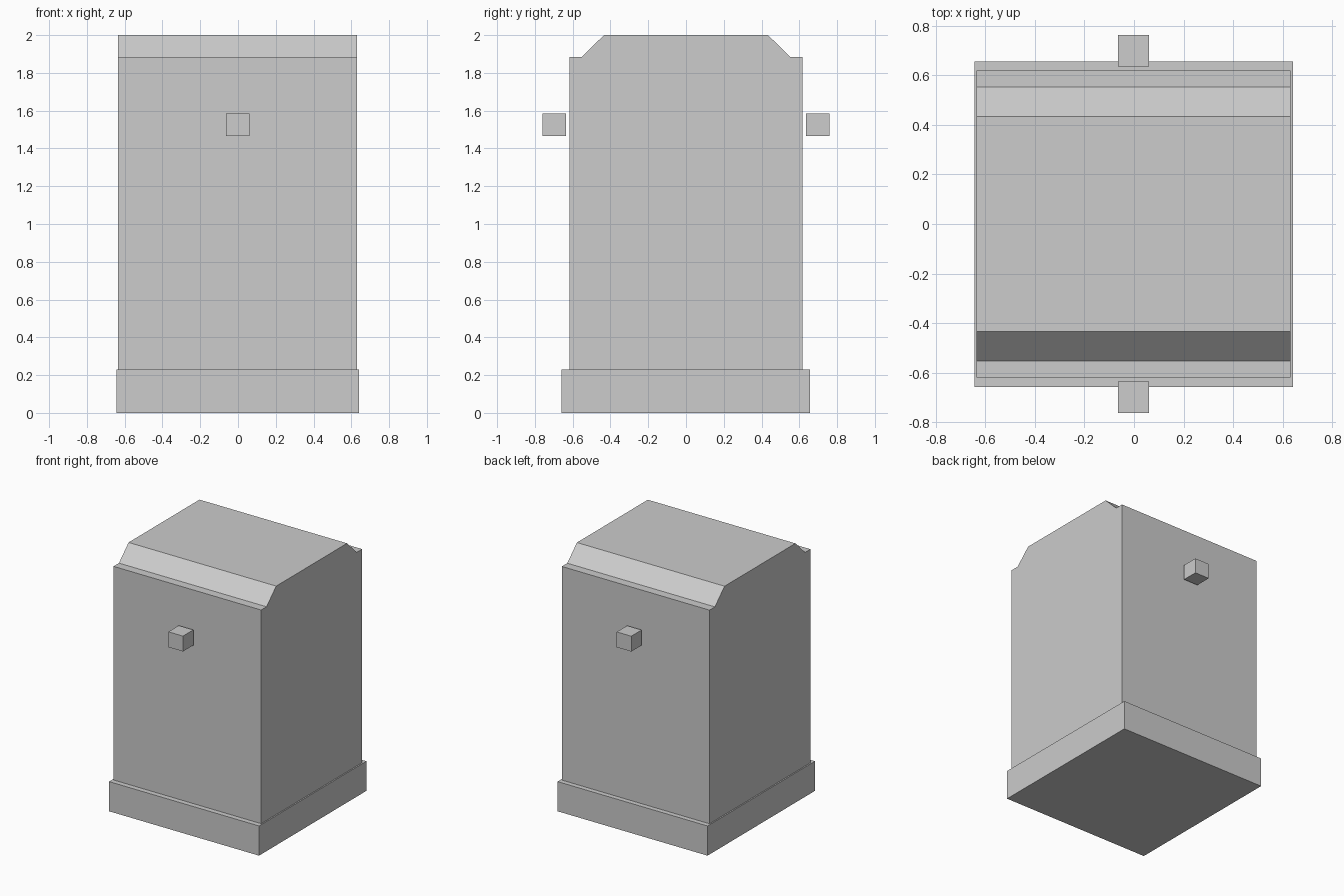
import bpy, bmesh

default = bpy.data.objects.get("Cube")
if default:
    bpy.data.objects.remove(default, do_unlink=True)

# Single flat grey
GREY = (0.604, 0.604, 0.604, 1.0)
grey = bpy.data.materials.new("light_grey")
grey.use_nodes = True
grey.diffuse_color = GREY
grey.node_tree.nodes["Principled BSDF"].inputs["Base Color"].default_value = GREY


def extrude_profile(name, profile, x0, x1):
    """Extrude a closed (y, z) outline along x."""
    bm = bmesh.new()
    face = bm.faces.new([bm.verts.new((x0, y, z)) for y, z in profile])
    side = bmesh.ops.extrude_face_region(bm, geom=[face])["geom"]
    moved = [g for g in side if isinstance(g, bmesh.types.BMVert)]
    bmesh.ops.translate(bm, verts=moved, vec=(x1 - x0, 0, 0))
    bmesh.ops.recalc_face_normals(bm, faces=bm.faces)
    mesh = bpy.data.meshes.new(name)
    bm.to_mesh(mesh)
    bm.free()
    mesh.materials.append(grey)
    obj = bpy.data.objects.new(name, mesh)
    bpy.context.collection.objects.link(obj)
    return obj


def box(name, x0, x1, y0, y1, z0, z1):
    return extrude_profile(name, [(y0, z0), (y1, z0), (y1, z1), (y0, z1)], x0, x1)


# Plinth
BASE_TOP = 0.23
box("plinth", -0.644, 0.641, -0.658, 0.656, 0, BASE_TOP)

# Body with a narrow ledge and sloped shoulders at front and back
half = [(0.618, BASE_TOP), (0.618, 1.885), (0.552, 1.885), (0.434, 2.0)]
outline = half + [(-y, z) for y, z in reversed(half)]
extrude_profile("body", outline, -0.634, 0.631)

# Small floating blocks in front of and behind the body
box("front_block", -0.064, 0.061, -0.761, -0.634, 1.466, 1.585)
box("back_block", -0.064, 0.061, 0.634, 0.761, 1.466, 1.585)
